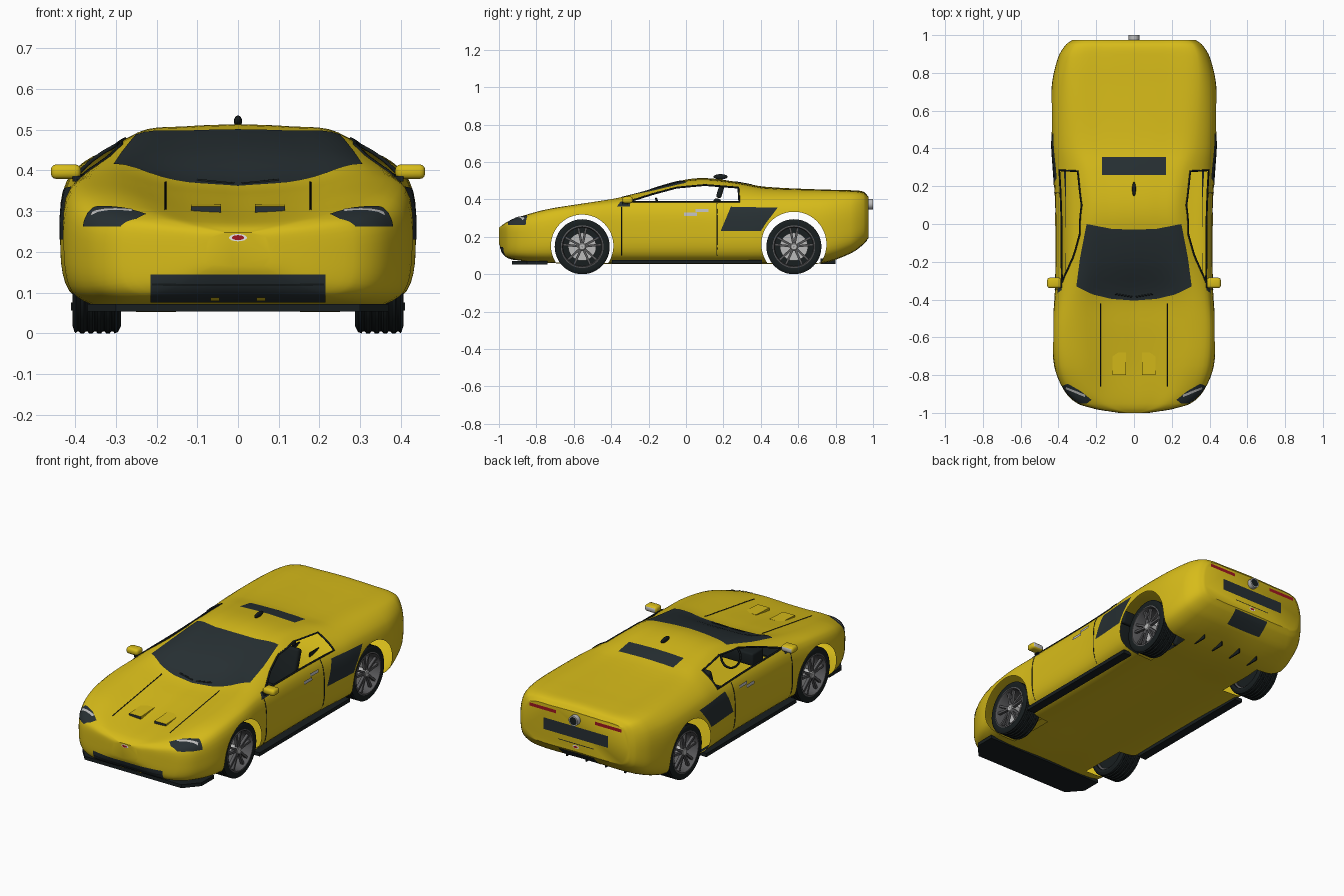
import bpy, bmesh, math
from mathutils import Vector, Matrix
from mathutils.bvhtree import BVHTree

if "Cube" in bpy.data.objects:
    bpy.data.objects.remove(bpy.data.objects["Cube"])


def material(name, rgb):
    m = bpy.data.materials.new(name)
    m.diffuse_color = (*rgb, 1)
    m.use_nodes = True
    m.node_tree.nodes["Principled BSDF"].inputs["Base Color"].default_value = m.diffuse_color
    return m


YELLOW = material("yellow paint", (0.68, 0.50, 0.01))
GLASS = material("dark glass", (0.02, 0.029, 0.033))
BLACK = material("black rubber", (0.009, 0.013, 0.014))
GREY = material("rim grey", (0.10, 0.10, 0.105))
SILVER = material("silver", (0.50, 0.50, 0.50))
RED = material("red", (0.35, 0.008, 0.015))
WHITE = material("white", (0.8, 0.8, 0.8))


def finish(name, bm, mats, angle=35):
    me = bpy.data.meshes.new(name)
    bm.to_mesh(me)
    bm.free()
    for m in mats:
        me.materials.append(m)
    me.polygons.foreach_set("use_smooth", [True] * len(me.polygons))
    me.set_sharp_from_angle(angle=math.radians(angle))
    ob = bpy.data.objects.new(name, me)
    bpy.context.collection.objects.link(ob)
    return ob


def box(name, centre, size, mat, bevel=0, tilt=0):
    bm = bmesh.new()
    bmesh.ops.create_cube(bm, size=1)
    bmesh.ops.scale(bm, vec=size, verts=bm.verts)
    if bevel:
        bmesh.ops.bevel(bm, geom=bm.edges[:], offset=bevel, segments=3, profile=0.5, affect='EDGES')
    bm.transform(Matrix.Translation(centre) @ Matrix.Rotation(tilt, 4, 'X'))
    return finish(name, bm, [mat])


def lathe(name, profile, mat, centre, side=1, n=48):
    """Turn closed (x, radius) profile around the x axis."""
    bm = bmesh.new()
    rings = [[bm.verts.new((side * x, r * math.cos(2 * math.pi * k / n), r * math.sin(2 * math.pi * k / n)))
              for k in range(n)] for x, r in profile]
    for a, b in zip(rings, rings[1:] + rings[:1]):
        for k in range(n):
            bm.faces.new((a[k], a[(k + 1) % n], b[(k + 1) % n], b[k]))
    bmesh.ops.recalc_face_normals(bm, faces=bm.faces)
    bmesh.ops.translate(bm, vec=centre, verts=bm.verts)
    return finish(name, bm, [mat], 30)


def place(axis, a, b, d):
    return [Vector((d, a, b)), Vector((a, d, b)), Vector((a, b, d))][axis]


def prisms(items, axis):
    """Mesh of extruded outlines, each item being (outline, low, high)."""
    bm = bmesh.new()
    for pts, lo, hi in items:
        p = [bm.verts.new(place(axis, a, b, lo)) for a, b in pts]
        q = [bm.verts.new(place(axis, a, b, hi)) for a, b in pts]
        bm.faces.new(p)
        bm.faces.new(q)
        for i in range(len(p)):
            j = (i + 1) % len(p)
            bm.faces.new((p[i], p[j], q[j], q[i]))
    bmesh.ops.recalc_face_normals(bm, faces=bm.faces)
    return bm


def spline(ts, vs, t):
    i = max(k for k in range(len(ts) - 1) if ts[k] <= t or k == 0)

    def slope(k):
        a, b = max(k - 1, 0), min(k + 1, len(ts) - 1)
        return (vs[b] - vs[a]) / (ts[b] - ts[a])
    h = ts[i + 1] - ts[i]
    u = (t - ts[i]) / h
    return ((2*u**3 - 3*u*u + 1) * vs[i] + (u**3 - 2*u*u + u) * h * slope(i)
            + (3*u*u - 2*u**3) * vs[i + 1] + (u**3 - u*u) * h * slope(i + 1))


# Body stations: y, floor z, half width, shoulder x, shoulder z, roof edge x, roof edge z, centre z
STATIONS = [
    (-1.00, .165, .08, .07, .235, .04, .247, .248), (-.98, .115, .20, .19, .25, .13, .264, .262),
    (-.95, .09, .30, .285, .265, .20, .283, .272), (-.88, .075, .37, .355, .285, .26, .31, .284),
    (-.75, .065, .423, .40, .325, .29, .345, .302), (-.55, .06, .433, .412, .355, .31, .378, .336),
    (-.38, .06, .42, .40, .367, .31, .405, .367), (-.20, .06, .416, .395, .372, .282, .442, .450),
    (0, .06, .416, .393, .375, .252, .486, .506), (.12, .06, .418, .395, .377, .247, .493, .513),
    (.28, .06, .428, .402, .378, .272, .475, .492), (.42, .06, .437, .415, .378, .315, .451, .468),
    (.72, .062, .436, .42, .37, .34, .441, .453), (.88, .115, .402, .39, .37, .335, .435, .449),
    (.95, .165, .36, .35, .365, .31, .425, .441), (.975, .195, .325, .315, .355, .28, .405, .415)]


def section(y):
    cols = list(zip(*STATIONS))
    zb, w, ws, zs, wr, zr, zc = [spline(cols[0], c, y) for c in cols[1:]]
    h = zs - zb
    pts = [(0, zb), (.75 * w, zb), (.95 * w, zb + .14 * h), (w, zb + .5 * h), (ws, zs),
           (wr, zr), (.5 * wr, .75 * zc + .25 * zr), (0, zc)]
    ts = [0]
    for a, b in zip(pts, pts[1:]):
        ts.append(ts[-1] + math.dist(a, b))
    half = []
    for a, b in zip(ts, ts[1:]):
        for k in range(5):
            t = a + (b - a) * k / 5
            half.append((spline(ts, [p[0] for p in pts], t), y, spline(ts, [p[1] for p in pts], t)))
    half.append((0, y, zc))
    return half + [(-x, yy, z) for x, yy, z in half[-2:0:-1]]


# Closed body solid, used as the source of the shell and of all fitted panels
bm = bmesh.new()
ys = [s[0] for s in STATIONS]
ys = [a + (b - a) * k / 4 for a, b in zip(ys, ys[1:]) for k in range(4)] + [ys[-1]]
rings = [[bm.verts.new(p) for p in section(y)] for y in ys]
for a, b in zip(rings, rings[1:]):
    for k in range(len(a)):
        j = (k + 1) % len(a)
        bm.faces.new((a[k], a[j], b[j], b[k]))
bm.faces.new(rings[0])
bm.faces.new(rings[-1])
bmesh.ops.recalc_face_normals(bm, faces=bm.faces)
bm.normal_update()
SURFACE = BVHTree.FromBMesh(bm)
solid = finish("body_solid", bm, [YELLOW, BLACK])


def carve(name, items, axis, op, mat, push=0.0):
    """Combine the body solid with prisms, keep only the body skin."""
    cutter = finish("cutter", prisms(items, axis), [YELLOW, BLACK])
    for p in cutter.data.polygons:
        p.material_index = 1
    mod = solid.modifiers.new("cut", 'BOOLEAN')
    mod.operation, mod.object, mod.solver = op, cutter, 'EXACT'
    me = bpy.data.meshes.new_from_object(solid.evaluated_get(bpy.context.evaluated_depsgraph_get()))
    solid.modifiers.clear()
    bpy.data.objects.remove(cutter)
    out = bmesh.new()
    out.from_mesh(me)
    bmesh.ops.delete(out, geom=[f for f in out.faces if f.material_index == 1], context='FACES')
    out.normal_update()
    for v in out.verts:
        v.co += v.normal * push
    return finish(name, out, [mat])


def panel(name, outline, axis, lo, hi, mat, push=.002, mirror=False):
    items = [(outline, lo, hi)]
    if mirror:
        items.append((outline, -hi, -lo) if axis == 0 else ([(-a, b) for a, b in outline], lo, hi))
    return carve(name, items, axis, 'INTERSECT', mat, push)


def rect(a0, a1, b0, b1):
    return [(a0, b0), (a1, b0), (a1, b1), (a0, b1)]


def circle(a, b, r, s=None, n=48):
    return [(a + r * math.cos(2 * math.pi * k / n), b + (s or r) * math.sin(2 * math.pi * k / n)) for k in range(n)]


def seam(name, pts, axis, side, mat=BLACK, r=.0025):
    """Thin tube laid on the body along a projected path."""
    cu = bpy.data.curves.new(name, 'CURVE')
    cu.dimensions, cu.bevel_depth, cu.bevel_resolution = '3D', r, 1
    path = [Vector(a).lerp(Vector(b), k / 8) for a, b in zip(pts, pts[1:]) for k in range(8)] + [Vector(pts[-1])]
    hits = [SURFACE.ray_cast(place(axis, p[0], p[1], 2 * side), place(axis, 0, 0, -side))[0] for p in path]
    hits = [h for h in hits if h]
    sp = cu.splines.new('POLY')
    sp.points.add(len(hits) - 1)
    for p, h in zip(sp.points, hits):
        p.co = (*h, 1)
    cu.materials.append(mat)
    bpy.context.collection.objects.link(bpy.data.objects.new(name, cu))


# Hollow body shell with open wheel arches and side windows
WINDOW = [(-.31, .387), (.285, .387), (.28, .463), (.1, .477), (-.05, .463), (-.18, .428)]
openings = []
for lo, hi in ((.25, .7), (-.7, -.25)):
    openings += [(circle(-.555, .152, .167), lo, hi), (circle(.577, .16, .174), lo, hi), (WINDOW, lo + .0, hi)]
carve("body_shell", openings, 0, 'DIFFERENCE', YELLOW)

# Glass, lamps, vents and grilles fitted on the skin
half_glass = [(.12, -.396), (.22, -.372), (.305, -.33), (.285, -.18), (.25, 0), (.12, -.025)]
panel("windshield", [(0, -.405)] + half_glass + [(0, -.03)] + [(-x, y) for x, y in half_glass[::-1]],
      2, .2, 1, GLASS)
panel("headlight", [(.225, -.93), (.25, -.95), (.31, -.95), (.39, -.91), (.39, -.86), (.35, -.845), (.28, -.885)],
      2, .262, .33, GLASS, .002, True)
panel("headlight_strip", [(.26, -.915), (.36, -.872), (.357, -.862), (.257, -.903)], 2, .27, .34, SILVER, .004, True)
panel("roof_vent", rect(-.17, .17, .26, .355), 2, .3, 1, GLASS)
panel("side_intake", [(.185, .23), (.40, .23), (.425, .27), (.49, .355), (.24, .36)], 0, .2, .7, GLASS, .002, True)
panel("mirror_mount", [(-.37, .36), (-.30, .36), (-.30, .386), (-.35, .386)], 0, .2, .7, GLASS, .003, True)
panel("front_grille", rect(-.215, .215, .078, .145), 1, -1.5, -.8, GLASS)
panel("grille_bar", rect(-.21, .21, .118, .123), 1, -1.5, -.8, BLACK, .004)
panel("grille_tab", rect(.045, .068, .084, .092), 1, -1.5, -.8, YELLOW, .005, True)
panel("nose_oval_rim", circle(0, .235, .022, .009, 24), 1, -1.5, -.9, WHITE, .002)
panel("nose_oval", circle(0, .235, .015, .006, 24), 1, -1.5, -.9, RED, .004)
panel("tail_light", rect(.12, .285, .378, .396), 1, .9, 1.5, RED, .003, True)
panel("rear_panel", rect(-.2, .2, .27, .335), 1, .9, 1.5, GLASS)
panel("rear_line", rect(-.11, .11, .237, .241), 1, .9, 1.5, BLACK)
panel("rear_oval_rim", circle(0, .222, .02, .009, 24), 1, .9, 1.5, WHITE, .002)
panel("rear_oval", circle(0, .222, .013, .006, 24), 1, .9, 1.5, RED, .004)
panel("rear_diffuser", rect(-.11, .11, .125, .188), 1, .8, 1.5, GLASS)
for name, dy, z in (("handle_front", -.01, .312), ("handle_back", .05, .332)):
    panel(name, rect(dy, dy + .07, z, z + .016), 0, .2, .7, SILVER, .006, True)

# Seams, window frames and wipers
for s in (1, -1):
    seam("window_frame", WINDOW + WINDOW[:1], 0, s, BLACK, .005)
    seam("door_seam_front", [(-.345, .10), (-.345, .36)], 0, s)
    seam("door_seam_back", [(.165, .10), (.165, .38)], 0, s)
    seam("hood_seam", [(s * .178, -.86), (s * .178, -.42)], 2, 1)
    seam("wiper", [(s * .1, -.37), (s * .01, -.385)], 2, 1, BLACK, .005)

# Hood scoops with dark mouths
for s in (1, -1):
    x0, x1 = sorted((s * .042, s * .115))
    bm = prisms([([(-.8, .28), (-.68, .28), (-.68, .318), (-.8, .312)], x0, x1)], 0)
    bm.normal_update()
    for f in bm.faces:
        f.material_index = int(f.normal.y < -.5)
    finish("hood_scoop", bm, [YELLOW, GLASS])

# Front lip, sills, rear fins, exhaust and aerial
finish("front_lip", prisms([([(-.30, -.93), (.30, -.93), (.37, -.85), (.37, -.74), (-.37, -.74), (-.37, -.85)],
                             .053, .072)], 2), [BLACK])
for s in (1, -1):
    box("sill", (s * .385, .005, .066), (.05, .80, .02), BLACK)
for x in (-.18, -.06, .06, .18):
    box("rear_fin", (x, .76, .07), (.006, .08, .03), BLACK)
bm = bmesh.new()
bmesh.ops.create_cone(bm, cap_ends=True, segments=32, radius1=.028, radius2=.028, depth=.05)
bm.transform(Matrix.Translation((0, .975, .375)) @ Matrix.Rotation(math.pi / 2, 4, 'X'))
bm.faces.ensure_lookup_table()
bm.normal_update()
bmesh.ops.inset_individual(bm, faces=[f for f in bm.faces if f.normal.y > .9], thickness=.006)
for f in bm.faces:
    f.material_index = int(len(f.verts) > 4 and f.calc_center_median().y > .99)
finish("exhaust", bm, [SILVER, BLACK])
bm = bmesh.new()
bmesh.ops.create_uvsphere(bm, u_segments=20, v_segments=12, radius=1)
bm.transform(Matrix.Translation((0, .185, .521)) @ Matrix.Diagonal((.010, .038, .014, 1)))
finish("aerial", bm, [BLACK])

# Door mirrors with silver backs
for s in (1, -1):
    mirror = box("door_mirror", (s * .423, -.312, .397), (.074, .056, .036), YELLOW, .014)
    mirror.data.materials.append(SILVER)
    for p in mirror.data.polygons:
        p.material_index = int(p.normal.y > .9)
    box("mirror_stalk", (s * .392, -.325, .38), (.03, .03, .014), BLACK)

# Cabin: dashboard, steering wheel, seats
box("dashboard", (0, -.24, .335), (.56, .10, .07), BLACK, .01)
wheel = lathe("steering_wheel", [(.006 * math.cos(a), .058 + .006 * math.sin(a))
              for a in (0, 1.05, 2.09, 3.14, 4.19, 5.24)], BLACK, (0, 0, 0), 1, 32)
wheel.location, wheel.rotation_euler = (-.18, -.14, .35), (0, math.radians(-20), math.radians(90))
for s in (1, -1):
    box("seat_base", (s * .18, .02, .18), (.18, .2, .06), BLACK, .015)
    box("seat_back", (s * .18, .135, .29), (.18, .04, .24), BLACK, .015, math.radians(-18))
    box("headrest", (s * .18, .183, .442), (.10, .028, .07), BLACK, .01, math.radians(-18))

# Wheels: grooved tyre, rim, brake disc, paired spokes
TYRE = [(.29, .113), (.288, .13), (.295, .144)]
for k in range(5):
    g = .303 + k * .021
    TYRE += [(g, .147), (g + .004, .142), (g + .008, .142), (g + .012, .147)]
TYRE += [(.402, .143), (.406, .13), (.403, .113)]
for s in (1, -1):
    for y in (-.555, .577):
        c = (0, y, .147)
        lathe("tyre", TYRE, BLACK, c, s)
        lathe("rim", [(.30, .114), (.404, .114), (.406, .107), (.395, .102), (.30, .102)], GREY, c, s)
        lathe("rim_back", [(.31, .104), (.325, .104), (.325, .001), (.31, .001)], BLACK, c, s)
        lathe("brake_disc", [(.33, .075), (.345, .075), (.345, .001), (.33, .001)], SILVER, c, s)
        lathe("hub", [(.34, .022), (.392, .022), (.397, .016), (.397, .001), (.34, .001)], SILVER, c, s, 20)
        bm = bmesh.new()
        for k in range(5):
            for t in (-.2, .2):
                new = bmesh.ops.create_cube(bm, size=1)["verts"]
                m = (Matrix.Translation(c) @ Matrix.Rotation(2 * math.pi * k / 5 + t, 4, 'X')
                     @ Matrix.Translation((s * .386, 0, .06)) @ Matrix.Diagonal((.016, .012, .09, 1)))
                bmesh.ops.transform(bm, matrix=m, verts=new)
        finish("spokes", bm, [GREY])

bpy.data.objects.remove(solid)
